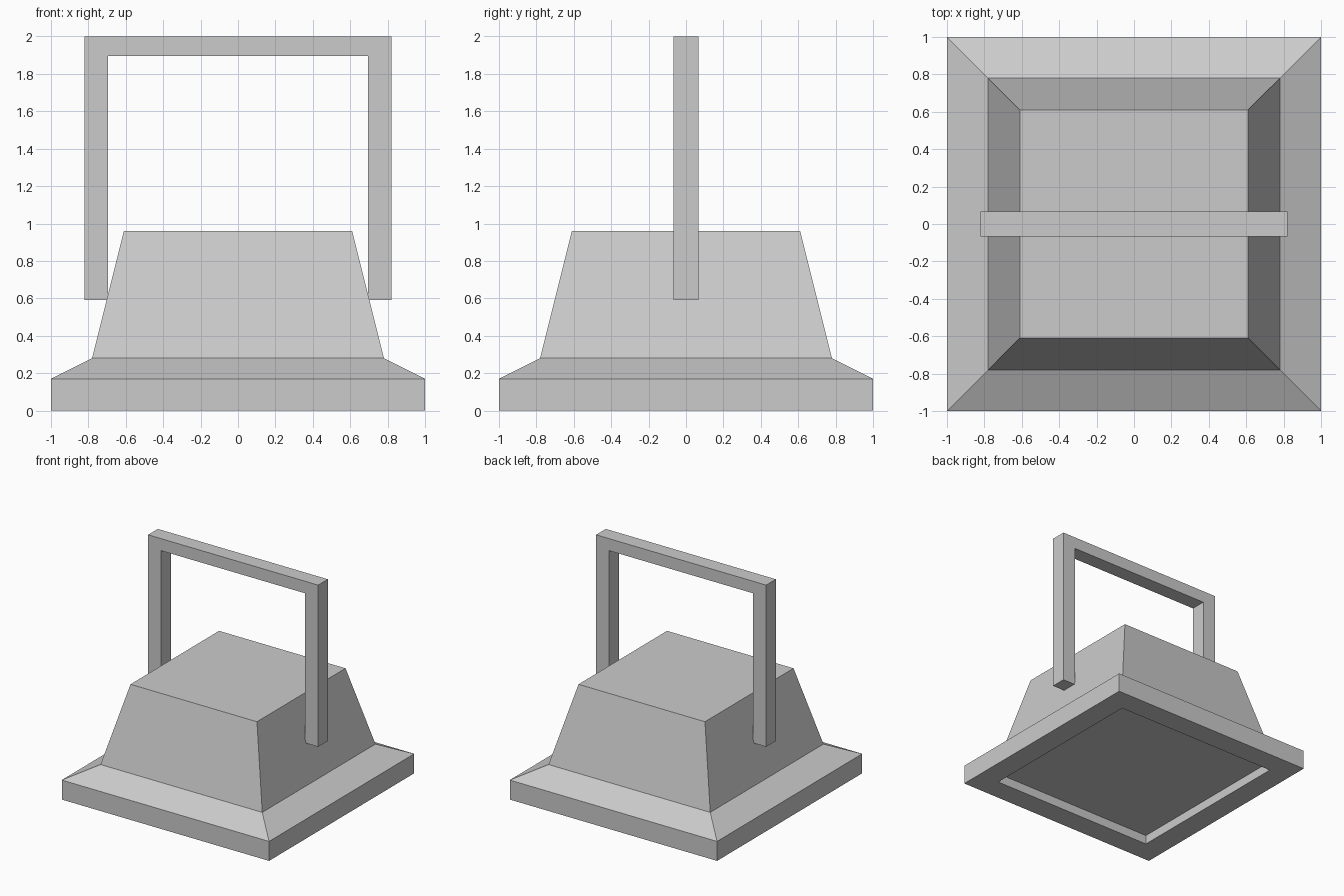
import bpy
import bmesh

cube = bpy.data.objects.get("Cube")
if cube:
    bpy.data.objects.remove(cube, do_unlink=True)

grey = bpy.data.materials.new("light grey")
grey.use_nodes = True
colour = (0.6, 0.6, 0.6, 1)
grey.diffuse_color = colour
grey.node_tree.nodes["Principled BSDF"].inputs["Base Color"].default_value = colour


def add_object(name, bm):
    bmesh.ops.recalc_face_normals(bm, faces=bm.faces)
    mesh = bpy.data.meshes.new(name)
    bm.to_mesh(mesh)
    bm.free()
    mesh.materials.append(grey)
    obj = bpy.data.objects.new(name, mesh)
    bpy.context.collection.objects.link(obj)
    return obj


def stacked_squares(name, sections):
    """Closed solid skinned through (half width, height) square sections."""
    bm = bmesh.new()
    rings = [[bm.verts.new((sx * w, sy * w, z))
              for sx, sy in ((-1, -1), (1, -1), (1, 1), (-1, 1))]
             for w, z in sections]
    for low, high in zip(rings, rings[1:]):
        for i in range(4):
            j = (i + 1) % 4
            bm.faces.new((low[i], low[j], high[j], high[i]))
    bm.faces.new(rings[0])
    bm.faces.new(rings[-1])
    return add_object(name, bm)


# Weight body: recessed underside, square rim, sloped shoulder, tapered block
stacked_squares("weight_body", [(0.8, 0.08), (0.8, 0), (1, 0), (1, 0.17),
                                (0.78, 0.28), (0.61, 0.96)])

# Handle: square-cornered arch extruded through its thickness
outer, inner, foot, under, top, half_depth = 0.82, 0.695, 0.59, 1.895, 2.0, 0.067
half = [(outer, top), (outer, foot), (inner, foot), (inner, under)]
outline = half + [(-x, z) for x, z in reversed(half)]
bm = bmesh.new()
face = bm.faces.new([bm.verts.new((x, -half_depth, z)) for x, z in outline])
extruded = bmesh.ops.extrude_face_region(bm, geom=[face])["geom"]
bmesh.ops.translate(bm, vec=(0, 2 * half_depth, 0),
                    verts=[v for v in extruded if isinstance(v, bmesh.types.BMVert)])
add_object("handle", bm)
